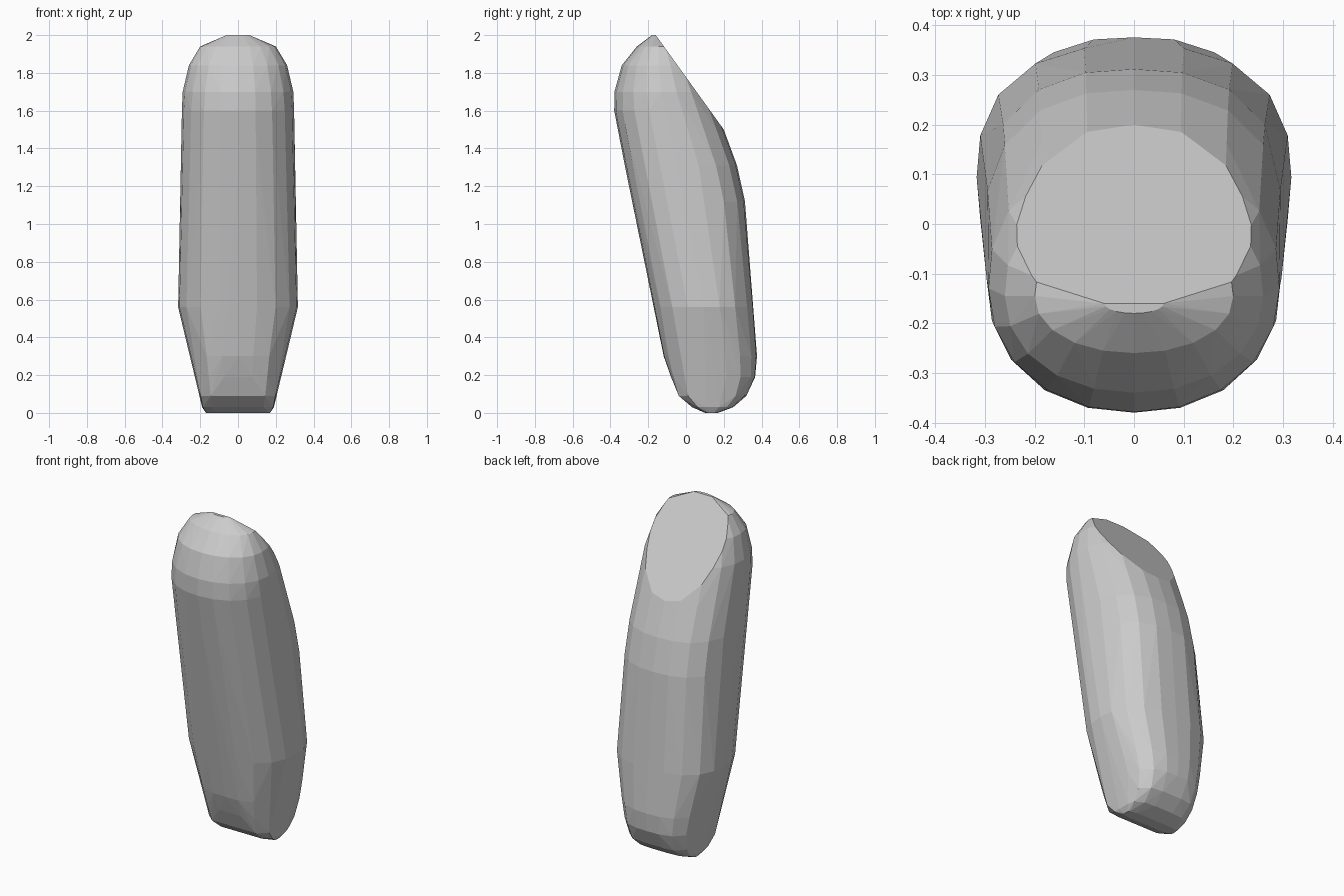
import bpy, bmesh, math
from mathutils import Vector

if "Cube" in bpy.data.objects:
    bpy.data.objects.remove(bpy.data.objects["Cube"])


def ring(z, y_front, y_back, half_w, n_front, n_back, sides=20):
    """Horizontal superellipse section with separate front and back roundness."""
    cy, ry = (y_front + y_back) / 2, (y_back - y_front) / 2
    pts = []
    for i in range(sides):
        a = 2 * math.pi * i / sides
        c, s = math.cos(a), math.sin(a)
        n = n_back if s > 0 else n_front
        r = (abs(c) ** n + abs(s) ** n) ** (-1 / n)
        pts.append(Vector((half_w * c * r, cy + ry * s * r, z)))
    return pts


# Sections from the rounded foot to the domed tip:
# z, front y, back y, half width, front roundness, back roundness
sections = [
    (0.00, 0.10, 0.17, 0.17, 5, 5),
    (0.03, 0.03, 0.25, 0.19, 6, 4),
    (0.09, -0.04, 0.32, 0.20, 8, 4),
    (0.19, -0.08, 0.366, 0.226, 4, 3),
    (0.30, -0.118, 0.376, 0.254, 3, 2.7),
    (0.56, -0.172, 0.36, 0.317, 2.5, 2.5),
    (1.12, -0.285, 0.312, 0.306, 2.4, 2.5),
    (1.31, -0.324, 0.27, 0.302, 2.4, 2.5),
    (1.50, -0.362, 0.20, 0.298, 2.3, 2.5),
    (1.60, -0.38, 0.16, 0.297, 2.2, 2.5),
    (1.70, -0.379, 0.12, 0.293, 2.1, 2.5),
    (1.84, -0.34, 0.05, 0.26, 2.1, 2.5),
    (1.94, -0.26, -0.03, 0.20, 2.1, 2.5),
    (2.00, -0.18, -0.14, 0.06, 2, 2),
]

# Faceted convex body
bm = bmesh.new()
for sec in sections:
    for p in ring(*sec):
        bm.verts.new(p)
hull = bmesh.ops.convex_hull(bm, input=bm.verts[:])
bmesh.ops.delete(bm, geom=[v for v in bm.verts if not v.link_faces], context='VERTS')

# Slanted flat cut behind the tip
cut = bmesh.ops.bisect_plane(bm, geom=bm.verts[:] + bm.edges[:] + bm.faces[:],
                             plane_co=(0, -0.16, 2.0), plane_no=(0, 0.50, 0.36),
                             clear_outer=True)
rim = [e for e in cut['geom_cut'] if isinstance(e, bmesh.types.BMEdge)]
bmesh.ops.holes_fill(bm, edges=[e for e in bm.edges if e.is_boundary], sides=0)

# Merge nearly coplanar triangles into long flat panels
bmesh.ops.dissolve_limit(bm, angle_limit=math.radians(2), verts=bm.verts[:], edges=bm.edges[:])
bmesh.ops.recalc_face_normals(bm, faces=bm.faces[:])

mesh = bpy.data.meshes.new("slanted_body")
bm.to_mesh(mesh)
bm.free()
body = bpy.data.objects.new("slanted_body", mesh)
bpy.context.collection.objects.link(body)
